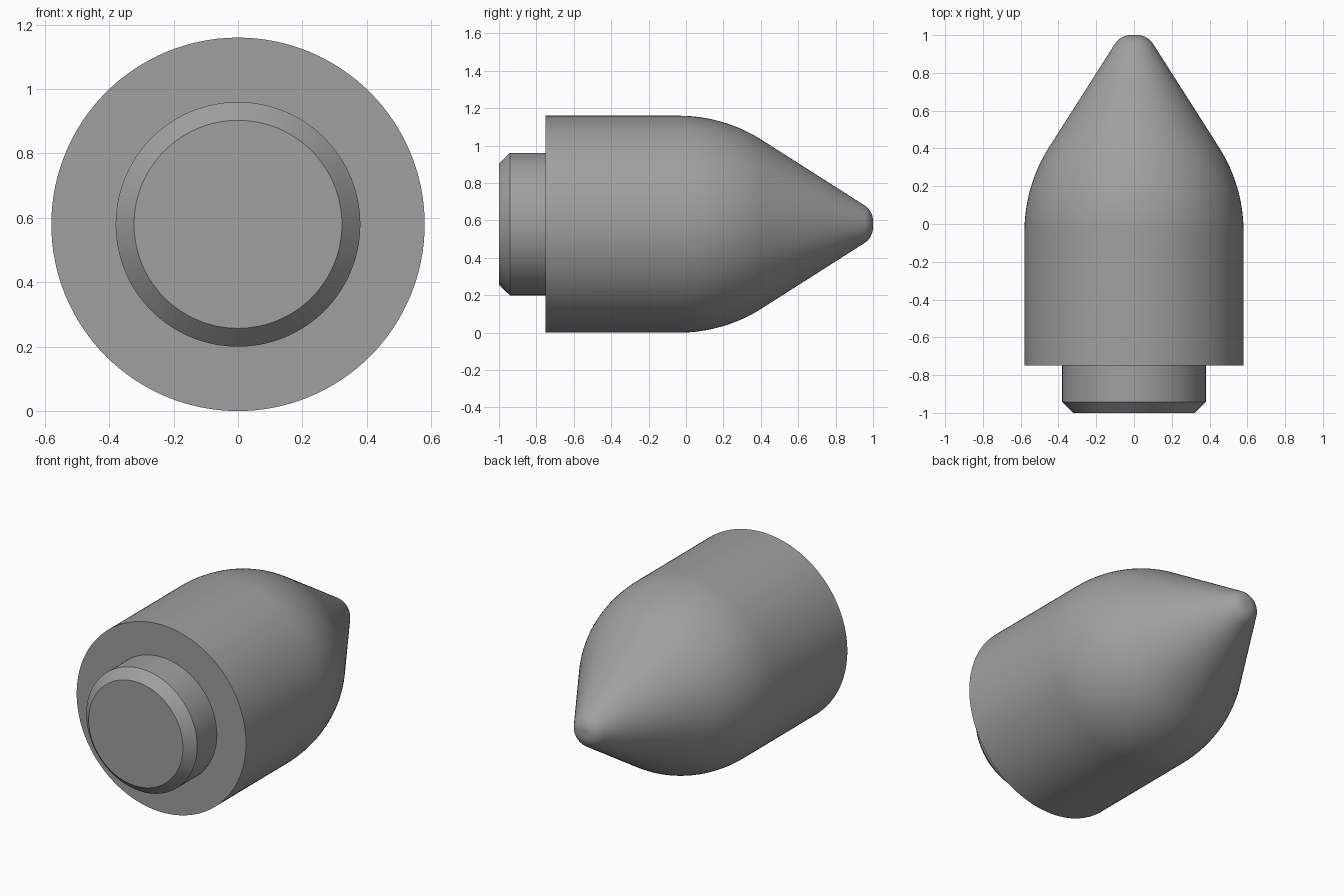
import bpy, bmesh, math
from mathutils import Matrix, Vector

if "Cube" in bpy.data.objects:
    bpy.data.objects.remove(bpy.data.objects["Cube"])

SEGMENTS = 128
RADIUS = 0.58          # body radius, also the height of the axis
TAPER = math.radians(32.5)

grey = bpy.data.materials.new("grey")
grey.diffuse_color = (0.35, 0.35, 0.35, 1)
grey.use_nodes = True
grey.node_tree.nodes["Principled BSDF"].inputs["Base Color"].default_value = grey.diffuse_color


def arc(y, r, size, start, end, steps):
    """Points (y, r) on an arc about centre (y, r); angle 0 points outward."""
    angles = [start + (end - start) * i / steps for i in range(steps + 1)]
    return [(y + size * math.sin(a), r + size * math.cos(a)) for a in angles]


def lathe(name, profile):
    """Spin a (y, radius) profile around the horizontal y axis."""
    bm = bmesh.new()
    verts = [bm.verts.new((0, y, r)) for y, r in profile]
    edges = [bm.edges.new(pair) for pair in zip(verts, verts[1:])]
    bmesh.ops.spin(bm, geom=verts + edges, cent=(0, 0, 0), axis=(0, 1, 0),
                   angle=math.tau, steps=SEGMENTS, use_merge=True)
    bmesh.ops.remove_doubles(bm, verts=bm.verts, dist=1e-5)
    bmesh.ops.recalc_face_normals(bm, faces=bm.faces)
    bmesh.ops.transform(bm, matrix=Matrix.Translation(Vector((0, 0, RADIUS))),
                        verts=bm.verts)
    mesh = bpy.data.meshes.new(name)
    bm.to_mesh(mesh)
    bm.free()
    mesh.materials.append(grey)
    obj = bpy.data.objects.new(name, mesh)
    bpy.context.collection.objects.link(obj)
    bpy.ops.object.select_all(action='DESELECT')
    obj.select_set(True)
    bpy.context.view_layer.objects.active = obj
    bpy.ops.object.shade_smooth_by_angle(angle=math.radians(30))


# Chamfered shank and flat shoulder
shank = [(-1, 0), (-1, 0.323), (-0.942, 0.38), (-0.75, 0.38), (-0.75, RADIUS)]

# Rounded shoulder that blends the cylinder into the cone
ogive = arc(-0.04, RADIUS - 0.83, 0.83, 0, TAPER, 16)

# Small rounded tip, tangent to the cone and to the flat end at y = 1
tip_size = 0.1
end_y, end_r = ogive[-1]
corner_r = end_r - (1 - end_y) * math.tan(TAPER)
flat_r = corner_r - tip_size * math.tan((math.pi / 2 - TAPER) / 2)
tip = arc(1 - tip_size, flat_r, tip_size, TAPER, math.pi / 2, 10)

lathe("pointed_plug", shank + ogive + tip + [(1, 0)])
